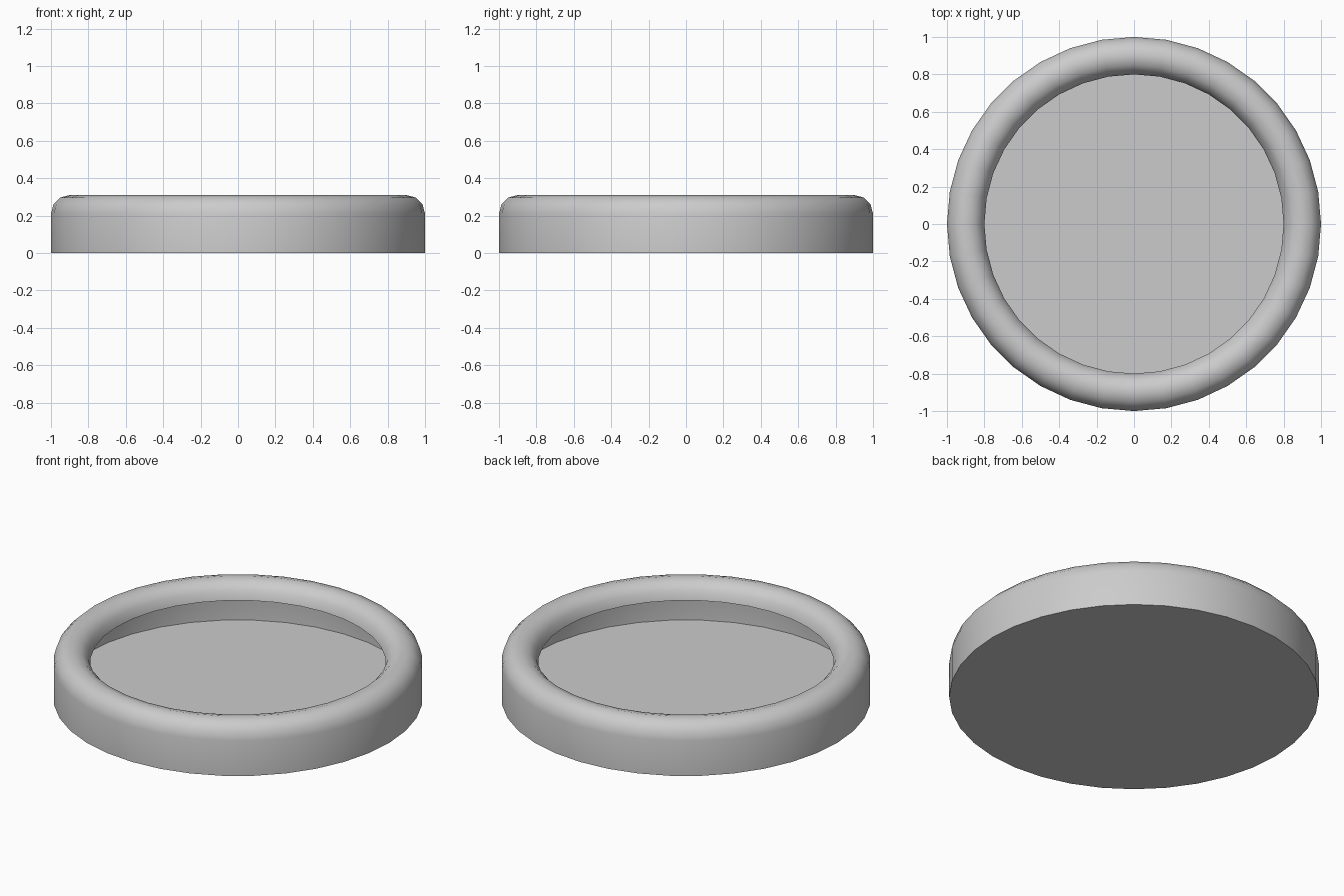
import bpy, bmesh
from math import sin, cos, pi, radians

if "Cube" in bpy.data.objects:
    bpy.data.objects.remove(bpy.data.objects["Cube"])

SIDES = 36
RIM_STEPS = 6
RIM_Z, RIM_R = 0.21, 0.1

# Profile: straight outer wall, then a half-round rim curling inward
profile = [(1.0, 0.0)]
for i in range(RIM_STEPS + 1):
    a = pi * i / RIM_STEPS
    profile.append((0.9 + RIM_R * cos(a), RIM_Z + RIM_R * sin(a)))

# Spin the profile into rings and close the base with one flat disc
bm = bmesh.new()
rings = [[bm.verts.new((r * cos(2 * pi * k / SIDES), r * sin(2 * pi * k / SIDES), z))
          for k in range(SIDES)] for r, z in profile]
for lower, upper in zip(rings, rings[1:]):
    for k in range(SIDES):
        n = (k + 1) % SIDES
        bm.faces.new((lower[k], lower[n], upper[n], upper[k]))
bm.faces.new(rings[0][::-1])

mesh = bpy.data.meshes.new("round_tray")
bm.to_mesh(mesh)
bm.free()
tray = bpy.data.objects.new("round_tray", mesh)
bpy.context.collection.objects.link(tray)

# Smooth wall and rim, sharp base edge
bpy.context.view_layer.objects.active = tray
tray.select_set(True)
bpy.ops.object.shade_smooth_by_angle(angle=radians(40))
